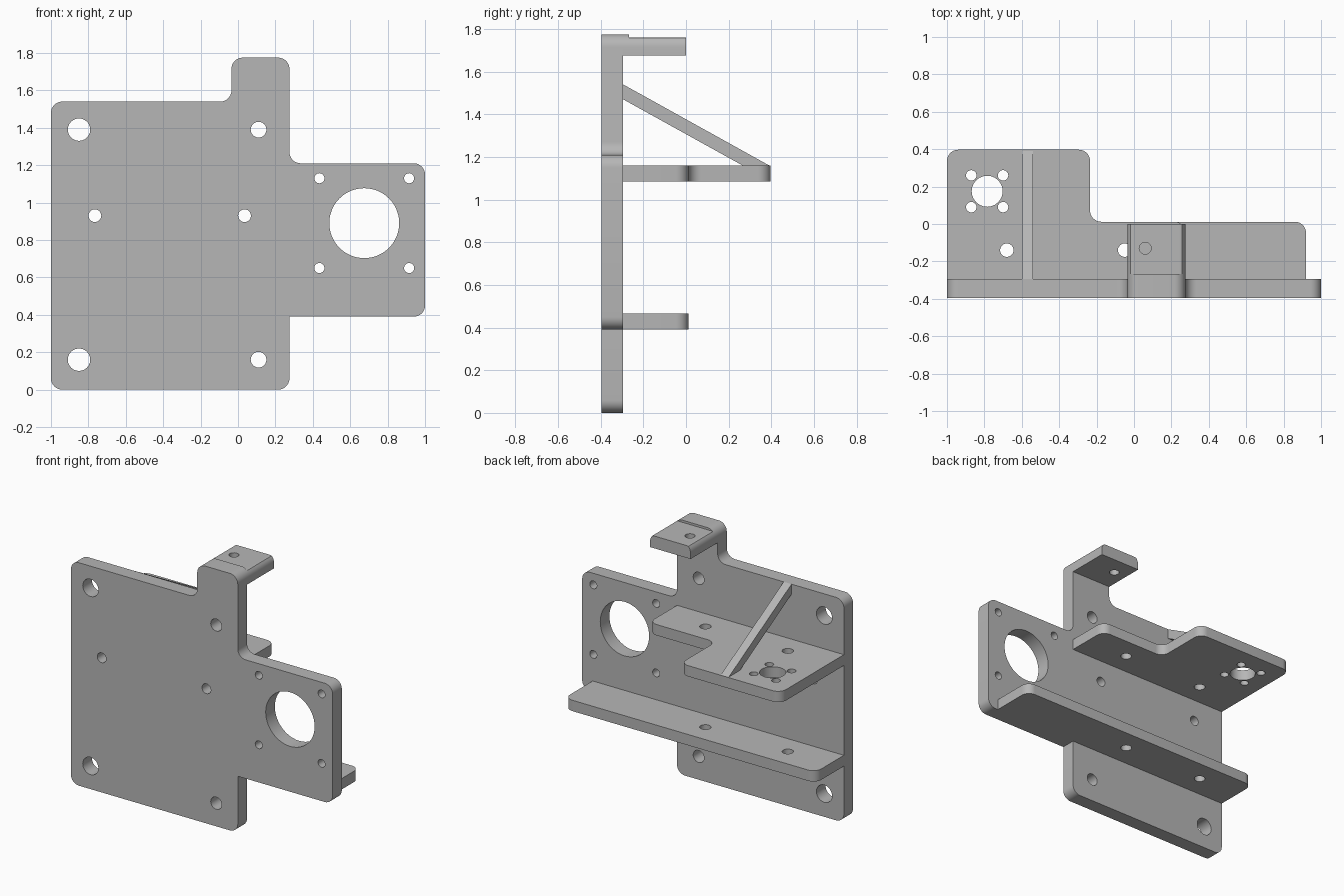
import bpy
import bmesh
from math import cos, sin, pi, radians
from mathutils import Vector

if "Cube" in bpy.data.objects:
    bpy.data.objects.remove(bpy.data.objects["Cube"], do_unlink=True)

grey = bpy.data.materials.new("machined grey")
grey.use_nodes = True
COLOUR = (0.47, 0.47, 0.47, 1)
grey.diffuse_color = COLOUR
grey.node_tree.nodes["Principled BSDF"].inputs["Base Color"].default_value = COLOUR


def rounded(corners, steps=8):
    """Turn (u, v, radius) corners into an outline with filleted corners."""
    points = []
    for i, (u, v, r) in enumerate(corners):
        here = Vector((u, v))
        if r == 0:
            points.append(here)
            continue
        to_prev = (Vector(corners[i - 1][:2]) - here).normalized()
        to_next = (Vector(corners[(i + 1) % len(corners)][:2]) - here).normalized()
        centre = here + (to_prev + to_next) * r
        for k in range(steps + 1):
            a = pi / 2 * k / steps
            points.append(centre - to_next * r * cos(a) - to_prev * r * sin(a))
    return points


def circle(u, v, r):
    n = 48 if r > 0.1 else 24
    return [Vector((u + r * cos(2 * pi * k / n), v + r * sin(2 * pi * k / n)))
            for k in range(n)]


PLANES = {
    "xz": lambda u, v, d: (u, d, v),
    "xy": lambda u, v, d: (u, v, d),
    "yz": lambda u, v, d: (d, u, v),
}


def slab(name, plane, outline, low, high, holes=()):
    """Extrude an outline with round holes between two depths."""
    place = PLANES[plane]
    bm = bmesh.new()
    partner, edges, sides = {}, [], []
    for loop in [outline] + [circle(*h) for h in holes]:
        near = [bm.verts.new(place(p.x, p.y, low)) for p in loop]
        far = [bm.verts.new(place(p.x, p.y, high)) for p in loop]
        partner.update(zip(near, far))
        for i in range(len(loop)):
            edges.append(bm.edges.new((near[i - 1], near[i])))
            sides.append((near[i - 1], near[i], far[i], far[i - 1]))
    bmesh.ops.triangle_fill(bm, use_beauty=True, edges=edges)
    for face in list(bm.faces):
        bm.faces.new([partner[v] for v in face.verts])
    for quad in sides:
        bm.faces.new(quad)
    bmesh.ops.recalc_face_normals(bm, faces=bm.faces[:])
    mesh = bpy.data.meshes.new(name)
    bm.to_mesh(mesh)
    bm.free()
    mesh.materials.append(grey)
    obj = bpy.data.objects.new(name, mesh)
    bpy.context.collection.objects.link(obj)
    return obj


def activate(obj):
    bpy.ops.object.select_all(action="DESELECT")
    obj.select_set(True)
    bpy.context.view_layer.objects.active = obj


def square_pattern(u, v, half, r):
    return [(u + a * half, v + b * half, r) for a in (-1, 1) for b in (-1, 1)]


R = 0.06
FRONT, BACK = -0.395, -0.295

# Upright main plate with mounting holes and motor opening
plate_outline = rounded([
    (-1, 0, R), (0.275, 0, R), (0.275, 0.39, 0), (1, 0.39, R), (1, 1.21, R),
    (0.275, 1.21, R), (0.275, 1.775, R), (-0.035, 1.775, R),
    (-0.035, 1.54, R), (-1, 1.54, R)])
plate_holes = [(0.675, 0.89, 0.187)] + square_pattern(0.675, 0.89, 0.24, 0.027)
for z in (0.16, 1.39):
    plate_holes += [(-0.85, z, 0.06), (0.11, z, 0.042)]
plate_holes += [(x, 0.93, 0.034) for x in (-0.765, 0.035)]
parts = [slab("main_plate", "xz", plate_outline, FRONT, BACK, plate_holes)]

# Two horizontal shelves sharing a pair of holes
shared_holes = [(-0.68, -0.14, 0.036), (-0.05, -0.14, 0.036)]
lower = rounded([(-1, BACK, 0), (0.92, BACK, 0), (0.92, 0.012, R), (-1, 0.012, R)])
parts.append(slab("lower_shelf", "xy", lower, 0.39, 0.465, shared_holes))

upper = rounded([(-1, BACK, 0), (0.275, BACK, 0), (0.275, 0.012, R),
                 (-0.235, 0.012, R), (-0.235, 0.397, R), (-1, 0.397, R)])
upper_holes = shared_holes + [(-0.785, 0.175, 0.083)]
upper_holes += square_pattern(-0.785, 0.175, 0.085, 0.028)
parts.append(slab("upper_shelf", "xy", upper, 1.085, 1.16, upper_holes))

# Diagonal brace from plate to upper shelf
brace = [Vector(p) for p in ((BACK, 1.47), (0.265, 1.16), (0.39, 1.16), (BACK, 1.54))]
parts.append(slab("diagonal_brace", "yz", brace, -0.6, -0.54))

# Top tab: full-height lip, then a flattened tongue with a vertical hole
tab = rounded([(-0.035, 1.675, 0), (0.275, 1.675, 0),
               (0.275, 1.775, R), (-0.035, 1.775, R)])
parts.append(slab("tab_lip", "xz", tab, BACK, -0.267))
flattened = [Vector((p.x, min(p.y, 1.76))) for p in tab]
tongue = slab("top_tab", "xz", flattened, -0.267, 0)
parts.append(tongue)

cutter = slab("tab_hole_cutter", "xy", circle(0.06, -0.13, 0.032), 1.6, 1.85)
cutter.hide_render = True
cut = tongue.modifiers.new("hole", "BOOLEAN")
cut.operation = "DIFFERENCE"
cut.solver = "EXACT"
cut.object = cutter
activate(tongue)
bpy.ops.object.modifier_apply(modifier=cut.name)
bpy.data.objects.remove(cutter, do_unlink=True)

# Smooth the fillets and bores, keep flat faces crisp
for part in parts:
    activate(part)
    bpy.ops.object.shade_smooth_by_angle(angle=radians(30))
